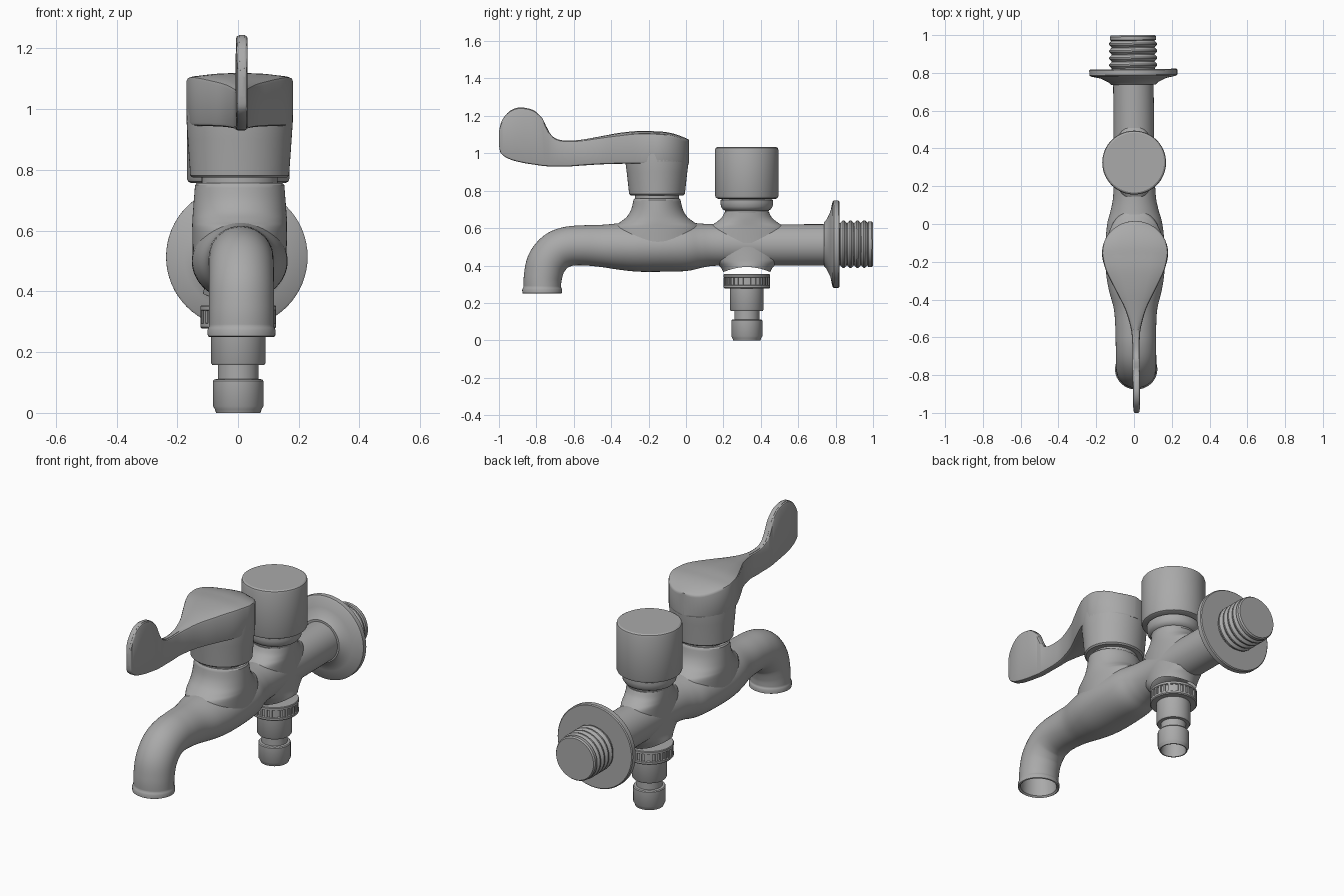
import bpy, bmesh, math
from mathutils import Vector

cube = bpy.data.objects.get("Cube")
if cube:
    bpy.data.objects.remove(cube, do_unlink=True)

metal = bpy.data.materials.new("satin grey metal")
metal.use_nodes = True
grey = (0.4, 0.4, 0.4, 1)
metal.diffuse_color = grey
metal.node_tree.nodes["Principled BSDF"].inputs["Base Color"].default_value = grey

N = 64


def finish(name, bm, angle=32):
    bmesh.ops.recalc_face_normals(bm, faces=bm.faces)
    mesh = bpy.data.meshes.new(name)
    bm.to_mesh(mesh)
    bm.free()
    mesh.materials.append(metal)
    obj = bpy.data.objects.new(name, mesh)
    bpy.context.collection.objects.link(obj)
    # the whole tap is turned a touch off the y axis
    obj.rotation_euler.z = 0.0098
    obj.location.x = 0.004
    bpy.ops.object.select_all(action='DESELECT')
    obj.select_set(True)
    bpy.context.view_layer.objects.active = obj
    bpy.ops.object.shade_smooth_by_angle(angle=math.radians(angle))
    return obj


def loft(name, rings, cap_start=True, cap_end=True, angle=32):
    """Skin a list of equal-length rings of points."""
    bm = bmesh.new()
    loops = [[bm.verts.new(p) for p in ring] for ring in rings]
    n = len(loops[0])
    for a, b in zip(loops, loops[1:]):
        for i in range(n):
            j = (i + 1) % n
            bm.faces.new((a[i], a[j], b[j], b[i]))
    if cap_start:
        bm.faces.new(loops[0])
    if cap_end:
        bm.faces.new(loops[-1])
    return finish(name, bm, angle)


def ellipse(centre, u, v, ru, rv):
    return [centre + u * ru * math.cos(t) + v * rv * math.sin(t)
            for t in (2 * math.pi * i / N for i in range(N))]


X, Y, Z = Vector((1, 0, 0)), Vector((0, 1, 0)), Vector((0, 0, 1))


def stack(name, y, levels, **kw):
    """Upright turned part: levels are (z, rx, ry) or (z, r)."""
    return loft(name, [ellipse(Vector((0, y, l[0])), X, Y, l[1], l[-1]) for l in levels], **kw)


def turned_y(name, z, levels, **kw):
    """Part turned about the pipe axis: levels are (y, r)."""
    return loft(name, [ellipse(Vector((0, y, z)), X, Z, r, r) for y, r in levels], **kw)


def spline(keys, steps):
    """Catmull-Rom through tuples of numbers."""
    out = []
    for i in range(len(keys) - 1):
        p0, p1, p2, p3 = (keys[max(0, min(len(keys) - 1, i + d))] for d in (-1, 0, 1, 2))
        for s in range(steps):
            t = s / steps
            out.append(tuple(0.5 * (2 * b + (c - a) * t + (2 * a - 5 * b + 4 * c - d) * t * t
                                    + (3 * b - a - 3 * c + d) * t ** 3)
                             for a, b, c, d in zip(p0, p1, p2, p3)))
    return out + [keys[-1]]


# Main body: hollow spout mouth, bend, bulb and rear pipe as one sweep (y, z, rx, rn)
path = spline([(-.768, .285, .107, .100), (-.765, .34, .107, .102), (-.745, .415, .107, .106),
               (-.695, .475, .107, .107), (-.63, .502, .107, .106), (-.55, .508, .108, .107),
               (-.45, .505, .115, .113), (-.35, .502, .140, .125), (-.25, .500, .155, .133),
               (-.12, .500, .157, .133), (0, .502, .146, .131), (.08, .507, .125, .118),
               (.16, .510, .112, .111), (.33, .510, .108, .110), (.75, .511, .107, .110)], 6)
rings = [ellipse(Vector((0, -.769, z)), X, Y, rx, ry)
         for z, rx, ry in [(.40, .09, .088), (.258, .097, .093), (.25, .105, .101),
                           (.253, .111, .106), (.272, .112, .107), (.28, .109, .103)]]
for i, (y, z, rx, rn) in enumerate(path):
    a, b = path[max(i - 1, 0)], path[min(i + 1, len(path) - 1)]
    d = Vector((0, b[0] - a[0], b[1] - a[1])).normalized()
    rings.append(ellipse(Vector((0, y, z)), X, X.cross(d) * -1, rx, rn))
loft("spout_body", rings, angle=40)

# Valve neck flaring out of the body
stack("valve_neck", -.155, spline([(.50, .154, .25), (.60, .156, .235), (.63, .156, .20),
                                   (.66, .154, .162), (.70, .151, .138), (.75, .147, .126)], 4)
      + [(.757, .141, .12)])
stack("valve_collar", -.155, [(.74, .125, .118), (.79, .125, .118)])

# Handle hub, narrowing downward
stack("handle_hub", -.155, [(.775, .155, .142), (.782, .163, .149), (.80, .164, .151),
                            (.90, .171, .162), (.96, .175, .170), (1.0, .173, .170)])

# Lever: upright sections, round at the back, pinched to a thin paddle in front (y, hw, zl, zh)
stations = []
for i in range(13):
    t = math.pi / 2 * (1 - i / 12)
    y = -.155 + .171 * math.sin(t)
    crown = 1.117 - .045 * ((y + .155) / .171) ** 2
    stations.append((y, max(.175 * math.cos(t), .004), .945, crown))
stations += spline([(-.155, .175, .945, 1.117), (-.24, .157, .945, 1.12), (-.35, .105, .944, 1.11),
                    (-.45, .056, .941, 1.092), (-.55, .027, .935, 1.074), (-.62, .020, .930, 1.068),
                    (-.68, .019, .930, 1.073), (-.72, .019, .930, 1.098), (-.75, .019, .931, 1.15),
                    (-.77, .019, .933, 1.19), (-.81, .019, .939, 1.227), (-.85, .019, .945, 1.241),
                    (-.89, .019, .953, 1.245), (-.925, .019, .962, 1.236), (-.955, .018, .974, 1.215),
                    (-.98, .017, .990, 1.182), (-.994, .015, 1.01, 1.147),
                    (-1.0, .010, 1.045, 1.11)], 4)[1:]
rings = []
for y, w, zl, zh in stations:
    c = min(.012, w * .5)
    crown = min(.012, w * .12)
    half = [(0, zl), (w - c, zl), (w - c * .3, zl + c * .3), (w, zl + c), (w, zh - c - crown),
            (w - c * .3, zh - c * .3 - crown), (w - c, zh - crown), (w * .5, zh - crown * .3)]
    pts = half + [(0, zh)] + [(-x, z) for x, z in half[:0:-1]]
    rings.append([Vector((x, y, z)) for x, z in pts])
loft("handle_lever", rings, angle=40)

# Tee: upper neck, stepped collar and round cap
TY = .325
stack("tee_upper_neck", TY, spline([(.52, .108, .22), (.60, .110, .205), (.63, .112, .165),
                                    (.655, .114, .135), (.685, .115, .119)], 4))
stack("cap_collar", TY, [(.67, .112), (.695, .118), (.70, .128), (.715, .138), (.735, .141),
                         (.75, .141), (.755, .13), (.77, .13)])
stack("round_cap", TY, [(.757, .155), (.762, .165), (.772, .169), (1.018, .169),
                        (1.028, .166), (1.033, .158)])

# Tee: open lower stub with a saddle shaped rim
rings = []
for z, rx, ry, dip in [(.50, .108, .21, 0), (.43, .109, .19, 0), (.405, .112, .155, .2),
                       (.385, .115, .135, .6), (.365, .116, .125, 1)]:
    ring = ellipse(Vector((0, TY, z)), X, Y, rx, ry)
    for p in ring:
        p.z += .027 * dip * (p.x / rx) ** 2
    rings.append(ring)
loft("tee_lower_stub", rings, cap_end=False)

# Knurled hose nut
stack("hose_nut", TY, [(.354, .10), (.354, .122), (.35, .125), (.338, .125), (.335, .117),
                       (.297, .117), (.294, .125), (.283, .125), (.278, .12), (.278, .08)])
bm = bmesh.new()
for i in range(28):
    a = 2 * math.pi * i / 28
    r = .117
    block = bmesh.ops.create_cube(bm, size=1)["verts"]
    for v in block:
        p = Vector((r + v.co.x * .013, v.co.y * .013, .316 + v.co.z * .042))
        v.co = Vector((p.x * math.cos(a) - p.y * math.sin(a),
                       TY + p.x * math.sin(a) + p.y * math.cos(a), p.z))
finish("nut_knurling", bm)

# Hose tail with a hollow end
stack("hose_tail", TY, [(.29, .09), (.165, .09), (.157, .085), (.157, .067), (.112, .067),
                        (.110, .079), (.105, .083), (.022, .083), (.012, .077), (.0, .073),
                        (.0, .067), (.09, .064)])

# Wall flange and threaded inlet
turned_y("wall_flange", .514, [(.738, .10), (.738, .118), (.75, .130), (.772, .175), (.783, .226),
                               (.789, .233), (.815, .233), (.82, .228), (.82, .10)])
thread = [(.80, .114)]
for k in range(4):
    y0 = .825 + k * .037
    thread += [(y0, .114), (y0 + .013, .127), (y0 + .021, .127), (y0 + .034, .114)]
thread += [(.975, .122), (.992, .122), (1.0, .116)]
turned_y("threaded_inlet", .514, thread, angle=25)
